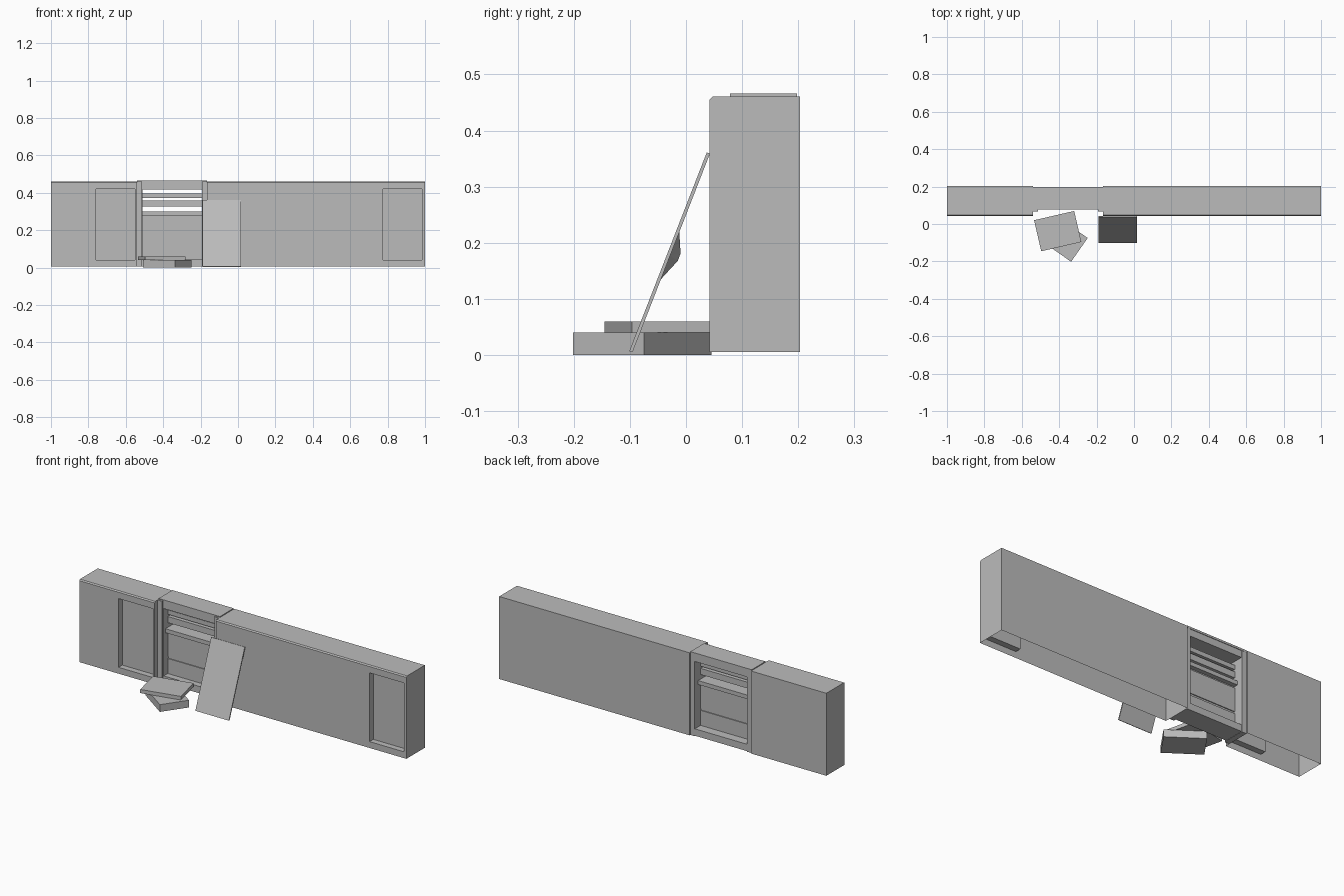
import bpy, bmesh
from math import radians, atan2
from mathutils import Matrix, Vector

if "Cube" in bpy.data.objects:
    bpy.data.objects.remove(bpy.data.objects["Cube"])

grey = bpy.data.materials.new("plain_grey")
grey.use_nodes = True
grey.diffuse_color = (0.5, 0.5, 0.5, 1)
grey.node_tree.nodes["Principled BSDF"].inputs["Base Color"].default_value = (0.5, 0.5, 0.5, 1)


def add_object(name, bm):
    mesh = bpy.data.meshes.new(name)
    bm.to_mesh(mesh)
    bm.free()
    mesh.materials.append(grey)
    obj = bpy.data.objects.new(name, mesh)
    bpy.context.collection.objects.link(obj)
    return obj


def box(name, x, y, z, turn=Matrix()):
    """Box from (min, max) ranges, optionally transformed afterwards."""
    bm = bmesh.new()
    bmesh.ops.create_cube(bm, size=1)
    ranges = (x, y, z)
    for v in bm.verts:
        v.co = turn @ Vector([r[0] + (c + 0.5) * (r[1] - r[0]) for r, c in zip(ranges, v.co)])
    return add_object(name, bm)


FRONT, BACK, BASE, TOP, CHAMFER = 0.042, 0.203, 0.005, 0.461, 0.006


def wall(name, x0, x1, panel):
    """Hollow wall open underneath, with a chamfered front edge and a sunken panel."""
    bm = bmesh.new()
    xs = (x0, panel[0], panel[1], x1)
    zs = (BASE, 0.04, 0.42, TOP - CHAMFER)
    grid = [[bm.verts.new((x, FRONT, z)) for z in zs] for x in xs]
    cells = {}
    for i in range(3):
        for j in range(3):
            cells[i, j] = bm.faces.new((grid[i][j], grid[i + 1][j], grid[i + 1][j + 1], grid[i][j + 1]))
    # Chamfer, top and back
    previous = [column[-1] for column in grid]
    for y, z in ((FRONT + CHAMFER, TOP), (BACK, TOP), (BACK, BASE)):
        row = [bm.verts.new((x, y, z)) for x in xs]
        for i in range(3):
            bm.faces.new((previous[i], previous[i + 1], row[i + 1], row[i]))
        previous = row
    # Ends
    for x in (x0, x1):
        rim = [e for e in bm.edges if e.is_boundary and all(abs(v.co.x - x) < 1e-5 for v in e.verts)]
        bottom = [v for v in bm.verts if abs(v.co.x - x) < 1e-5 and abs(v.co.z - BASE) < 1e-5]
        bmesh.ops.edgeloop_fill(bm, edges=rim + [bm.edges.new(bottom)])
    # Sunken panel
    sunk = bmesh.ops.extrude_discrete_faces(bm, faces=[cells[1, 1]])["faces"][0]
    for v in sunk.verts:
        v.co.y += 0.033
    bmesh.ops.recalc_face_normals(bm, faces=bm.faces)
    return add_object(name, bm)


wall("right_wall", -1, -0.54, (-0.76, -0.55))
wall("left_wall", -0.165, 1, (0.775, 0.985))

# Frame bridging the gap between the walls
for name, x0, x1 in (("right_post", -0.54, -0.51), ("left_post", -0.19, -0.165)):
    box(name, (x0, x1), (0.078, 0.197), (BASE, TOP))
    middle = (x0 + x1) / 2
    box(name + "_lip", (middle - 0.015, middle + 0.012), (0.068, 0.08), (BASE, TOP))
GAP = (-0.512, -0.188)
box("frame_cap", (-0.54, -0.165), (0.078, 0.198), (0.455, 0.466))
box("frame_header", GAP, (0.08, 0.195), (0.417, 0.457))
box("frame_sill", GAP, (0.08, 0.195), (0.007, 0.045))

# Slats, shelf and closed lower panels
slats = [("upper_slat", 0.372, 0.396, 0.03), ("middle_slat", 0.326, 0.36, 0.03),
         ("shelf", 0.278, 0.3, 0.07), ("upper_panel", 0.139, 0.27, 0.03),
         ("panel_seam", 0.128, 0.139, 0.02), ("lower_panel", 0.04, 0.128, 0.03),
         ("shelf_joint", 0.269, 0.279, 0.02)]
for name, z0, z1, depth in slats:
    box(name, GAP, (0.13 - depth / 2, 0.13 + depth / 2), (z0, z1))


# Fallen blocks stacked in front
def fallen_block(name, x, y, width, depth, z, degrees):
    turn = Matrix.Translation((x, y, 0)) @ Matrix.Rotation(radians(degrees), 4, 'Z')
    box(name, (-width / 2, width / 2), (-depth / 2, depth / 2), z, turn)


fallen_block("lower_block", -0.378, -0.078, 0.21, 0.155, (0, 0.04), -35)
fallen_block("upper_block", -0.408, -0.038, 0.22, 0.17, (0.04, 0.06), 13)

# Leaning board with a split, bent-back tab on its edge
lean = Matrix.Translation((0, -0.101, 0.007)) @ Matrix.Rotation(-atan2(0.138, 0.354), 4, 'X')
board = box("leaning_board", (-0.19, 0.015), (0, 0.006), (0, 0.38), lean)
bm = bmesh.new()
tab = [bm.verts.new(lean @ Vector(p)) for p in
       ((-0.19, 0.006, 0.14), (-0.14, 0.006, 0.185), (-0.19, 0.022, 0.181),
        (-0.19, 0.022, 0.195), (-0.19, 0.006, 0.23))]
for ids in ((0, 1, 2), (2, 1, 3), (3, 1, 4)):
    bm.faces.new([tab[i] for i in ids])
add_object("bent_tab", bm)
slit = bmesh.new()
slit.faces.new([slit.verts.new(lean @ Vector(p)) for p in
                ((-0.19, -0.001, 0.18), (-0.142, -0.001, 0.19), (-0.19, -0.001, 0.187))])
add_object("board_split", slit)
